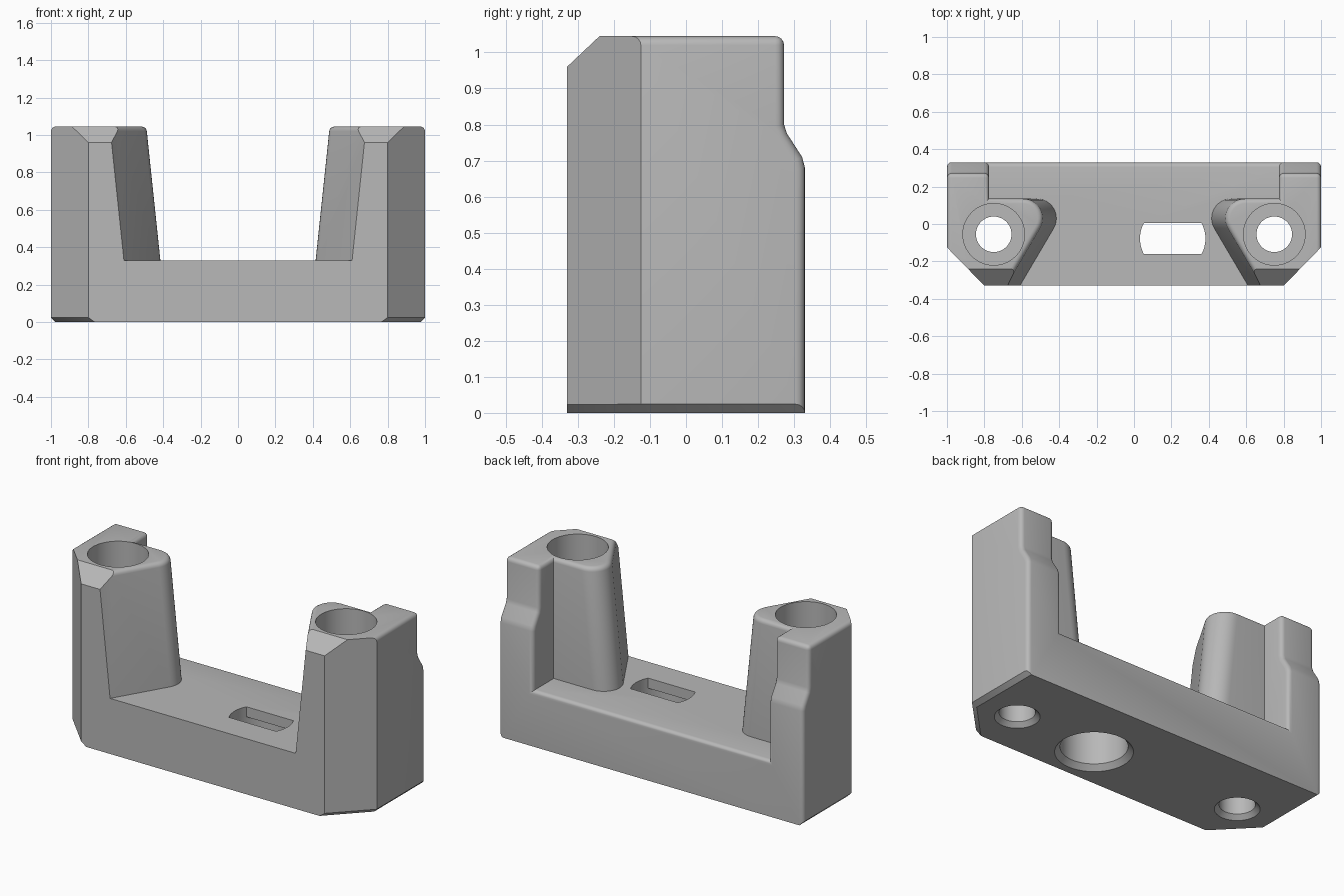
import bpy, bmesh, math
from mathutils import Vector

cube = bpy.data.objects.get("Cube")
if cube:
    bpy.data.objects.remove(cube, do_unlink=True)

TOP, FLOOR, BACK = 1.045, 0.33, 0.33
PILLAR_X, POST_BACK = 0.775, 0.135

grey = bpy.data.materials.new("plain grey")
grey.use_nodes = True
grey.diffuse_color = (0.48, 0.48, 0.48, 1)
grey.node_tree.nodes["Principled BSDF"].inputs["Base Color"].default_value = grey.diffuse_color


def loft(name, rings):
    """Closed solid through rings of equal point count."""
    bm = bmesh.new()
    loops = [[bm.verts.new(p) for p in ring] for ring in rings]
    n = len(loops[0])
    for a, b in zip(loops, loops[1:]):
        for i in range(n):
            j = (i + 1) % n
            bm.faces.new((a[i], a[j], b[j], b[i]))
    bm.faces.new(loops[0][::-1])
    bm.faces.new(loops[-1])
    bmesh.ops.recalc_face_normals(bm, faces=bm.faces[:])
    mesh = bpy.data.meshes.new(name)
    bm.to_mesh(mesh)
    bm.free()
    mesh.materials.append(grey)
    obj = bpy.data.objects.new(name, mesh)
    bpy.context.collection.objects.link(obj)
    return obj


def arc(cx, cy, r, start, end, steps):
    angles = [math.radians(start + (end - start) * i / steps) for i in range(steps + 1)]
    return [(cx + r * math.cos(a), cy + r * math.sin(a)) for a in angles]


def round_cutter(name, cx, cy, profile, sides=64):
    circle = arc(cx, cy, 1, 0, 360, sides)[:-1]
    return loft(name, [[(cx + (x - cx) * r, cy + (y - cy) * r, z) for x, y in circle]
                       for r, z in profile])


def cut(obj, cutter):
    cutter.hide_render = True
    mod = obj.modifiers.new("cut", "BOOLEAN")
    mod.operation, mod.solver, mod.object = "DIFFERENCE", "EXACT", cutter
    bpy.context.view_layer.objects.active = obj
    bpy.ops.object.modifier_apply(modifier=mod.name)
    bpy.data.objects.remove(cutter, do_unlink=True)


def slice_off(bm, point, normal):
    """Remove what lies beyond a plane and close the cut."""
    geom = bm.verts[:] + bm.edges[:] + bm.faces[:]
    res = bmesh.ops.bisect_plane(bm, geom=geom, plane_co=point, plane_no=normal,
                                 clear_outer=True, dist=1e-5)
    edges = [e for e in res["geom_cut"] if isinstance(e, bmesh.types.BMEdge)]
    bmesh.ops.holes_fill(bm, edges=[e for e in edges if e.is_boundary], sides=0)
    bmesh.ops.recalc_face_normals(bm, faces=bm.faces[:])


def edit(obj, action):
    bm = bmesh.new()
    bm.from_mesh(obj.data)
    action(bm)
    bm.to_mesh(obj.data)
    bm.free()


# Side silhouette extruded across the width
side = [(-BACK, 0), (BACK, 0), (BACK, 0.68), (0.322, 0.71), (0.28, 0.775),
        (0.272, 0.80), (0.272, TOP), (-0.24, TOP), (-BACK, 0.96)]
body = loft("bracket_body", [[(x, y, z) for y, z in side] for x in (-1, 1)])


# Angled front corners
def front_corners(bm):
    for s in (-1, 1):
        slice_off(bm, Vector((s, -0.125, 0)), Vector((s * 0.205, -0.2, 0)).normalized())


edit(body, front_corners)


# Gap between the posts, with leaning inner faces
def gap_ring(z):
    lean = 0.105 * (z - FLOOR)
    inner = [(0.71, -0.5)] + arc(0.52, POST_BACK - 0.105, 0.105, 210, 90, 12)
    half = [(x + lean, y) for x, y in inner]
    half += [(PILLAR_X, POST_BACK), (PILLAR_X, 0.5)]
    return [(x, y, z) for x, y in half] + [(-x, y, z) for x, y in half[::-1]]


cut(body, loft("gap_cutter", [gap_ring(FLOOR), gap_ring(1.2)]))


# Rounded top rims, back corners and base back edge
def round_edges(bm):
    bmesh.ops.remove_doubles(bm, verts=bm.verts[:], dist=1e-5)
    chosen = []
    for e in bm.edges:
        a, b = e.verts[0].co, e.verts[1].co
        mid = (a + b) / 2
        top = min(a.z, b.z) > TOP - 0.005
        front = max(a.y, b.y) < -0.2 or (mid.y < -0.15 and abs(mid.x) > 0.8)
        at_back = min(a.y, b.y) > 0.26
        upright = abs(a.x - b.x) < 1e-4 and abs(a.z - b.z) > 1e-3
        ledge = at_back and abs(mid.x) < 0.7 and abs(mid.z - FLOOR) < 1e-3
        if (top and not front) or (at_back and upright) or ledge:
            if len(e.link_faces) == 2 and e.calc_face_angle() > 0.3:
                chosen.append(e)
    bmesh.ops.bevel(bm, geom=chosen, offset=0.025, offset_type="OFFSET", segments=4,
                    profile=0.5, affect="EDGES", clamp_overlap=True)


edit(body, round_edges)


# Small chamfer under the ends and front corners
def bottom_chamfers(bm):
    for s in (-1, 1):
        slice_off(bm, Vector((s, 0, 0.024)), Vector((s, 0, -1)).normalized())
        slice_off(bm, Vector((s, -0.125, 0.024)), Vector((s * 0.716, -0.698, -1)).normalized())


edit(body, bottom_chamfers)

# Counterbored screw holes through both posts
for s in (-1, 1):
    cut(body, round_cutter("screw_cutter", s * 0.75, -0.055,
                           [(0.14, -0.02), (0.095, 0.025), (0.095, 0.25),
                            (0.165, 0.25), (0.165, 1.2)]))

# Round socket below, opening into a slot in the floor
SX, SY = 0.207, -0.078
cut(body, round_cutter("socket_cutter", SX, SY, [(0.225, -0.02), (0.178, 0.03), (0.178, 0.27)]))
ends = arc(SX, SY, 0.175, -28, 28, 10) + arc(SX, SY, 0.175, 152, 208, 10)
cut(body, loft("slot_cutter", [[(x, y, z) for x, y in ends] for z in (0.2, 0.4)]))

bpy.ops.object.select_all(action="DESELECT")
body.select_set(True)
bpy.context.view_layer.objects.active = body
bpy.ops.object.shade_smooth_by_angle(angle=math.radians(32))
